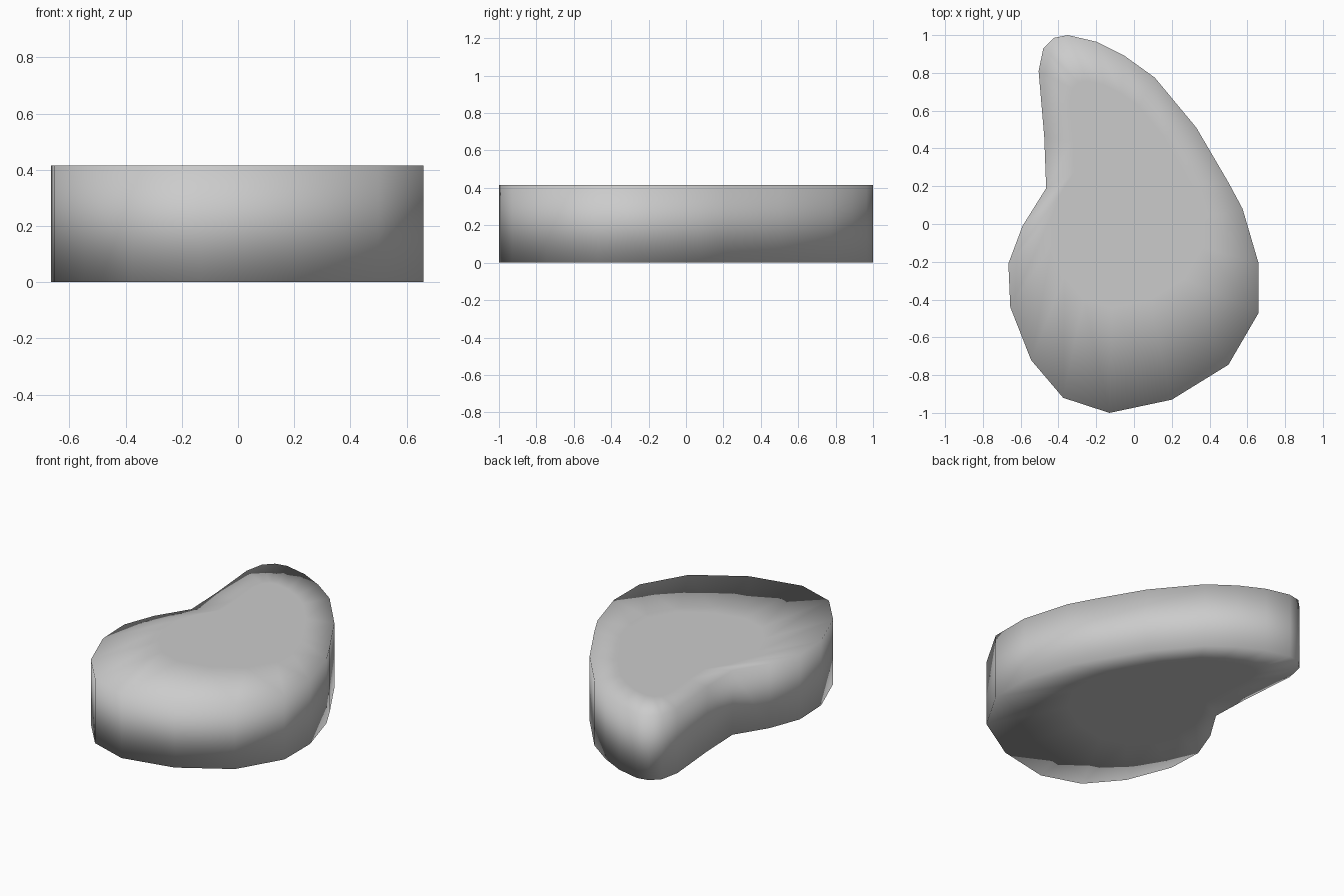
import bpy, bmesh

if "Cube" in bpy.data.objects:
    bpy.data.objects.remove(bpy.data.objects["Cube"])

HEIGHT = 0.415
# Outline of the slab seen from above, clockwise from the tip
OUTLINE = [(-0.35, 1.0), (-0.20, 0.965), (-0.05, 0.89), (0.11, 0.775),
           (0.33, 0.51), (0.50, 0.22), (0.575, 0.08), (0.66, -0.21),
           (0.66, -0.47), (0.50, -0.745), (0.20, -0.93), (-0.13, -1.0),
           (-0.375, -0.92), (-0.545, -0.72), (-0.655, -0.44), (-0.665, -0.21),
           (-0.59, -0.01), (-0.465, 0.19), (-0.475, 0.46), (-0.505, 0.81),
           (-0.48, 0.93), (-0.425, 0.985)]
CENTRE, SCALE = (-0.1, 0.4), 0.6

bm = bmesh.new()


def ring(z, scale=1.0):
    cx, cy = CENTRE
    return [bm.verts.new((cx + (x - cx) * scale, cy + (y - cy) * scale, z))
            for x, y in OUTLINE]


# Bottom cap, wall and top cap as concentric rings, closed by flat centres
rings = [ring(0, SCALE), ring(0), ring(HEIGHT), ring(HEIGHT, SCALE)]
n = len(OUTLINE)
for a, b in zip(rings, rings[1:]):
    for i in range(n):
        j = (i + 1) % n
        bm.faces.new((a[i], a[j], b[j], b[i]))
bm.faces.new(rings[0])
bm.faces.new(rings[-1])
bmesh.ops.recalc_face_normals(bm, faces=bm.faces)

# Softly shaded pebble-like slab
for f in bm.faces:
    f.smooth = True
mesh = bpy.data.meshes.new("stone_slab")
bm.to_mesh(mesh)
bm.free()
slab = bpy.data.objects.new("stone_slab", mesh)
bpy.context.collection.objects.link(slab)
